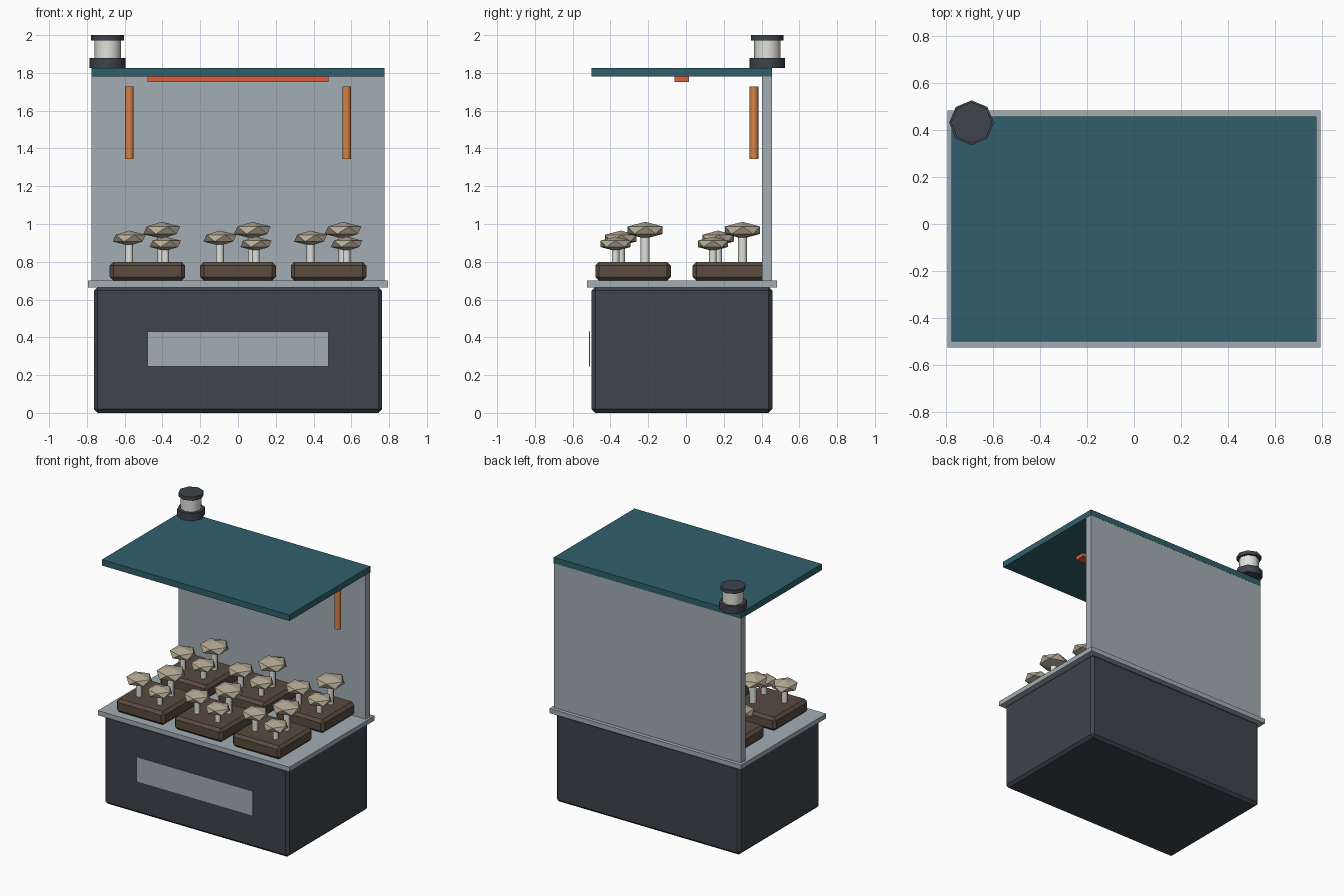
import bpy

if "Cube" in bpy.data.objects:
    bpy.data.objects.remove(bpy.data.objects["Cube"])


def material(name, rgb):
    m = bpy.data.materials.new(name)
    m.diffuse_color = (*rgb, 1)
    m.use_nodes = True
    m.node_tree.nodes["Principled BSDF"].inputs["Base Color"].default_value = m.diffuse_color
    return m


DARK = material("dark_metal", (0.047, 0.058, 0.072))
STEEL = material("steel", (0.36, 0.42, 0.45))
TEAL = material("teal", (0.03, 0.117, 0.15))
SOIL = material("soil", (0.10, 0.07, 0.05))
CAP = material("cap", (0.46, 0.40, 0.30))
PALE = material("pale", (0.75, 0.75, 0.71))
COPPER = material("copper", (0.68, 0.22, 0.06))
RED = material("red_light", (0.75, 0.11, 0.05))


def finish(name, mat):
    ob = bpy.context.object
    ob.name = name
    ob.data.materials.append(mat)
    return ob


def box(name, lo, hi, mat, bevel=0):
    """Box between two corners, optionally chamfered."""
    bpy.ops.mesh.primitive_cube_add(
        size=1, location=[(a + b) / 2 for a, b in zip(lo, hi)])
    ob = finish(name, mat)
    ob.scale = [b - a for a, b in zip(lo, hi)]
    bpy.ops.object.transform_apply(location=False, rotation=False, scale=True)
    if bevel:
        mod = ob.modifiers.new("chamfer", 'BEVEL')
        mod.width = bevel
        mod.segments = 1
    return ob


def post(name, x, y, z0, z1, r, mat, sides=8):
    """Upright smooth-shaded low-poly cylinder."""
    bpy.ops.mesh.primitive_cylinder_add(
        vertices=sides, radius=r, depth=z1 - z0, location=(x, y, (z0 + z1) / 2))
    ob = finish(name, mat)
    bpy.ops.object.shade_smooth_by_angle(angle=0.9)
    return ob


# cabinet, counter and stall body
box("cabinet", (-0.763, -0.50, 0), (0.763, 0.457, 0.667), DARK, 0.02)
box("front_plate", (-0.48, -0.513, 0.245), (0.48, -0.509, 0.432), STEEL)
box("counter", (-0.793, -0.525, 0.665), (0.793, 0.483, 0.70), STEEL)
box("back_panel", (-0.775, 0.403, 0.70), (0.775, 0.455, 1.823), STEEL)
box("roof", (-0.776, -0.50, 1.78), (0.776, 0.456, 1.825), TEAL)
box("heat_strip", (-0.48, -0.06, 1.753), (0.48, 0.016, 1.781), RED)

# hanging rods by the back panel
for x in (-0.575, 0.575):
    post("hanging_rod", x, 0.36, 1.343, 1.727, 0.023, COPPER)

# lantern on the rear left roof corner
LX, LY = -0.69, 0.43
post("lantern_base", LX, LY, 1.825, 1.88, 0.095, DARK)
post("lantern_glass", LX, LY, 1.88, 1.975, 0.071, PALE)
post("lantern_cap", LX, LY, 1.972, 2.0, 0.087, DARK)

# mushrooms: offset x, offset y, cap centre z, cap radius, stem radius
MUSHROOMS = [
    (-0.096, -0.065, 0.925, 0.098, 0.021),
    (0.076, 0.064, 0.967, 0.109, 0.024),
    (0.095, -0.093, 0.895, 0.093, 0.020),
]

# six growing trays, three mushrooms each
for ty in (-0.28, 0.235):
    for tx in (-0.48, 0, 0.48):
        box("growing_tray", (tx - 0.2, ty - 0.2, 0.70), (tx + 0.2, ty + 0.2, 0.80), SOIL, 0.02)
        for dx, dy, z, r, s in MUSHROOMS:
            post("mushroom_stem", tx + dx, ty + dy, 0.79, z, s, PALE)
            bpy.ops.mesh.primitive_ico_sphere_add(
                subdivisions=1, radius=r, location=(tx + dx, ty + dy, z))
            finish("mushroom_cap", CAP).scale = (1, 1, 0.41)
